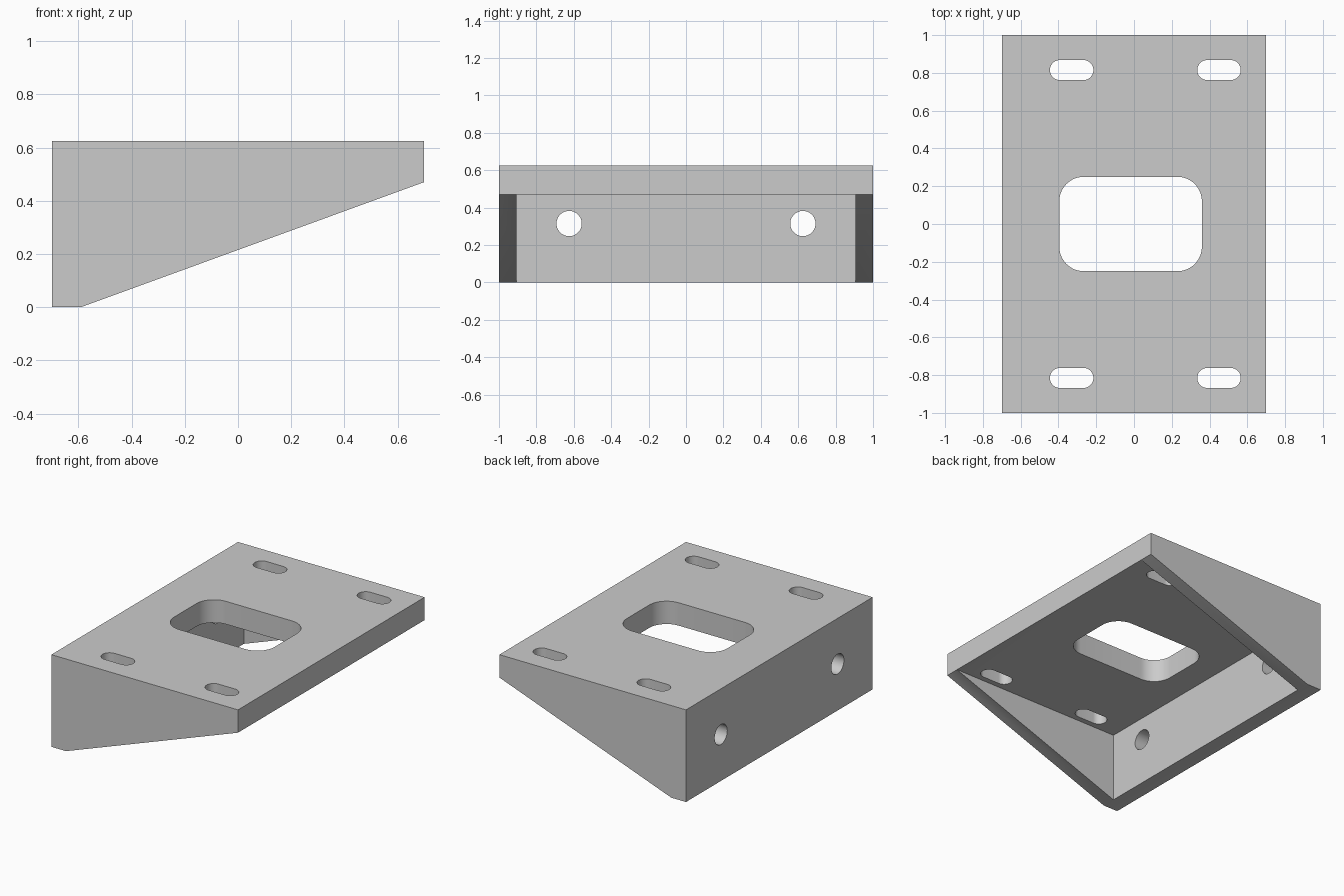
import bpy
import math
from mathutils import Matrix, Vector

cube = bpy.data.objects.get("Cube")
if cube:
    bpy.data.objects.remove(cube, do_unlink=True)

HALF_X, HALF_Y, TOP = 0.7, 1.0, 0.625
PLATE_BOTTOM = 0.47
WALL_INNER = -0.59
RIB_INNER = 0.905

grey = bpy.data.materials.new("light grey")
grey.use_nodes = True
colour = (0.6, 0.6, 0.6, 1)
grey.diffuse_color = colour
grey.node_tree.nodes["Principled BSDF"].inputs["Base Color"].default_value = colour


def prism(name, outline, depth, matrix):
    """Extrude a counter-clockwise outline along local z, then place it."""
    n = len(outline)
    verts = [matrix @ Vector((u, v, w)) for w in (0, depth) for u, v in outline]
    faces = [tuple(reversed(range(n))), tuple(range(n, 2 * n))]
    faces += [(i, (i + 1) % n, (i + 1) % n + n, i + n) for i in range(n)]
    mesh = bpy.data.meshes.new(name)
    mesh.from_pydata(verts, [], faces)
    mesh.materials.append(grey)
    obj = bpy.data.objects.new(name, mesh)
    bpy.context.collection.objects.link(obj)
    return obj


def rounded_rect(width, height, radius, steps=12):
    points = []
    corners = [(1, 1), (-1, 1), (-1, -1), (1, -1)]
    for k, (sx, sy) in enumerate(corners):
        for i in range(steps + 1):
            a = math.pi / 2 * (k + i / steps)
            p = (sx * (width / 2 - radius) + radius * math.cos(a),
                 sy * (height / 2 - radius) + radius * math.sin(a))
            if not points or math.dist(p, points[-1]) > 1e-5:
                points.append(p)
    if math.dist(points[0], points[-1]) < 1e-5:
        points.pop()
    return points


# Wedge body: side profile extruded across the full width
profile = [(-HALF_X, 0), (WALL_INNER, 0), (HALF_X, PLATE_BOTTOM),
           (HALF_X, TOP), (-HALF_X, TOP)]
upright = Matrix.Translation((0, HALF_Y, 0)) @ Matrix.Rotation(math.pi / 2, 4, 'X')
bracket = prism("mounting_bracket", profile, 2 * HALF_Y, upright)

# Hollow underside, leaving the top plate, upright wall and two side ribs
pocket = [(WALL_INNER, -RIB_INNER), (1, -RIB_INNER), (1, RIB_INNER), (WALL_INNER, RIB_INNER)]
cutters = [prism("underside_pocket", pocket, PLATE_BOTTOM + 0.5,
                 Matrix.Translation((0, 0, -0.5)))]

# Central opening in the plate
cutters.append(prism("centre_opening", rounded_rect(0.755, 0.5, 0.13), 0.6,
                     Matrix.Translation((-0.018, 0, 0.3))))

# Four slots in the plate and two round holes in the upright wall
for side in (-1, 1):
    for x in (-0.33, 0.45):
        cutters.append(prism("plate_slot", rounded_rect(0.23, 0.106, 0.053), 0.6,
                             Matrix.Translation((x, side * 0.815, 0.3))))
    across = Matrix.Translation((-0.8, side * 0.625, 0.315)) @ Matrix.Rotation(math.pi / 2, 4, 'Y')
    cutters.append(prism("wall_hole", rounded_rect(0.135, 0.135, 0.0675), 0.4, across))

for cutter in cutters:
    cutter.hide_render = True
    cut = bracket.modifiers.new(cutter.name, 'BOOLEAN')
    cut.operation = 'DIFFERENCE'
    cut.solver = 'EXACT'
    cut.object = cutter

# Bake the cuts and discard the helpers
bpy.context.view_layer.update()
graph = bpy.context.evaluated_depsgraph_get()
bracket_mesh = bpy.data.meshes.new_from_object(bracket.evaluated_get(graph))
bracket.modifiers.clear()
bracket.data = bracket_mesh
for cutter in cutters:
    bpy.data.objects.remove(cutter, do_unlink=True)

# Smooth the rounded cut walls, keep the corners sharp
for obj in bpy.context.selected_objects:
    obj.select_set(False)
bracket.select_set(True)
bpy.context.view_layer.objects.active = bracket
bpy.ops.object.shade_smooth_by_angle(angle=math.radians(30))
